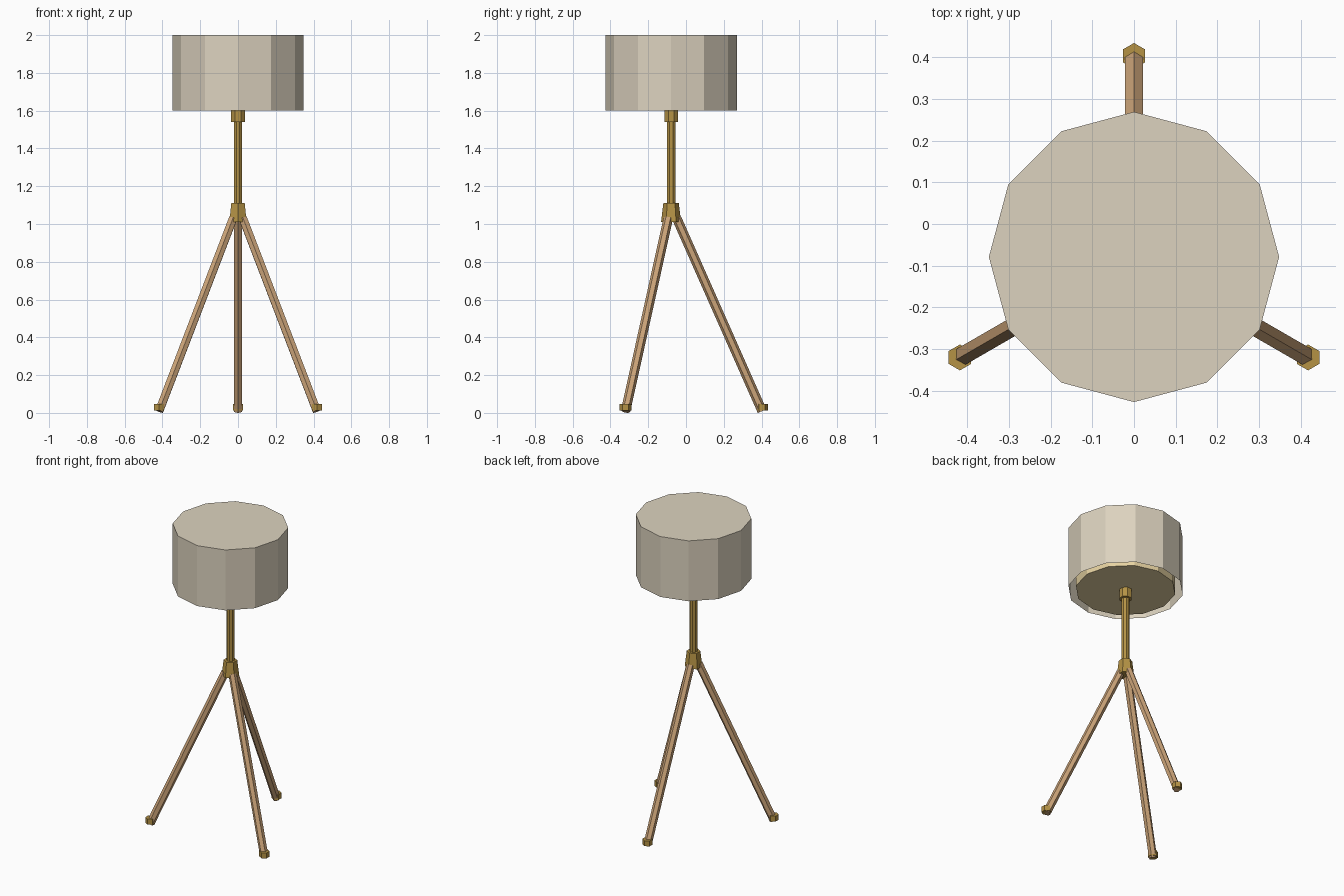
import bpy, bmesh, math
from mathutils import Vector, Matrix

if "Cube" in bpy.data.objects:
    bpy.data.objects.remove(bpy.data.objects["Cube"])

AXIS_Y = -0.079  # lamp centre line


def mat(name, rgb):
    m = bpy.data.materials.new(name)
    m.diffuse_color = (*rgb, 1)
    m.use_nodes = True
    m.node_tree.nodes["Principled BSDF"].inputs["Base Color"].default_value = m.diffuse_color
    return m


FABRIC = mat("linen_shade", (0.72, 0.65, 0.52))
GLOW = mat("warm_diffuser", (0.80, 0.65, 0.36))
BRASS = mat("brass", (0.46, 0.29, 0.06))
WOOD = mat("wood", (0.60, 0.37, 0.19))


def prism(name, p0, p1, r0, r1, sides, material, turn=0.0, open_bottom=False):
    """Tapered prism from p0 to p1; turn spins the section about its axis."""
    p0, p1 = Vector(p0), Vector(p1)
    d = p1 - p0
    bm = bmesh.new()
    bmesh.ops.create_cone(bm, cap_ends=True, segments=sides,
                          radius1=r0, radius2=r1, depth=d.length)
    if open_bottom:
        low = [f for f in bm.faces if f.normal.z < -0.9]
        bmesh.ops.delete(bm, geom=low, context='FACES_ONLY')
    tilt = Vector((0, 0, 1)).rotation_difference(d.normalized()).to_matrix().to_4x4()
    bm.transform(Matrix.Translation((p0 + p1) / 2) @ tilt @ Matrix.Rotation(turn, 4, 'Z'))
    me = bpy.data.meshes.new(name)
    bm.to_mesh(me)
    bm.free()
    me.materials.append(material)
    ob = bpy.data.objects.new(name, me)
    bpy.context.collection.objects.link(ob)
    return ob


def column(name, z0, z1, r0, r1, sides, material, turn=0.0, **kw):
    return prism(name, (0, AXIS_Y, z0), (0, AXIS_Y, z1), r0, r1, sides, material, turn, **kw)


# Shade with open underside, and the diffuser drum inside it
column("shade", 1.6, 2.0, 0.348, 0.348, 12, FABRIC, open_bottom=True)
column("diffuser", 1.602, 1.96, 0.302, 0.302, 12, GLOW)

# Brass stem
column("socket", 1.54, 1.61, 0.039, 0.039, 8, BRASS, math.pi / 8)
column("pole", 1.05, 1.56, 0.024, 0.024, 8, BRASS, math.pi / 8)
column("hub", 1.01, 1.11, 0.053, 0.041, 6, BRASS)

# Three splayed legs with brass feet
for i, deg in enumerate((90, 210, 330), 1):
    a = math.radians(deg)

    def at(r, z):
        return (r * math.cos(a), AXIS_Y + r * math.sin(a), z)

    turn = a + math.pi / 2  # corners point sideways, flats point outwards
    prism(f"leg_{i}", at(0.482, 0.0095), at(0.03, 1.03), 0.025, 0.025, 6, WOOD, turn)
    prism(f"foot_{i}", at(0.482, 0.012), at(0.482, 0.048), 0.031, 0.031, 6, BRASS, turn)
